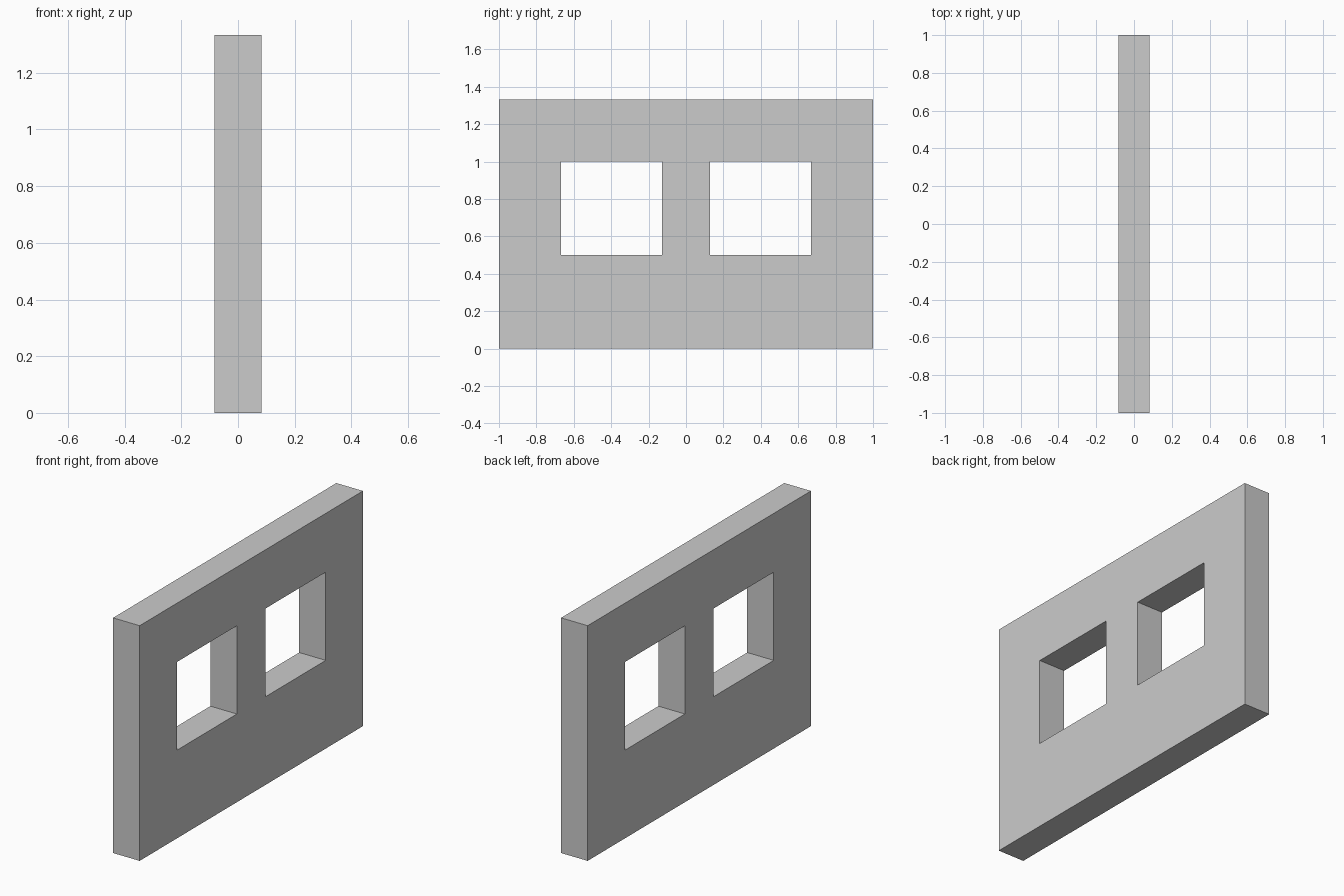
import bpy, bmesh

if "Cube" in bpy.data.objects:
    bpy.data.objects.remove(bpy.data.objects["Cube"])

THICKNESS = 1 / 6
ys = [-1.0, -0.667, -0.129, 0.129, 0.667, 1.0]   # wall ends and window jambs
zs = [0.0, 0.5, 1.0, 1.3333]                     # floor, sill, lintel, top
windows = {(1, 1), (3, 1)}                       # open cells (column, row)

# Wall face as a grid of panels with the window cells left out
bm = bmesh.new()
x = -THICKNESS / 2
grid = [[bm.verts.new((x, y, z)) for z in zs] for y in ys]
for i in range(len(ys) - 1):
    for j in range(len(zs) - 1):
        if (i, j) not in windows:
            bm.faces.new((grid[i][j], grid[i][j + 1],
                          grid[i + 1][j + 1], grid[i + 1][j]))

# Extrude through the wall thickness
result = bmesh.ops.extrude_face_region(bm, geom=bm.faces[:], use_keep_orig=True)
moved = [g for g in result["geom"] if isinstance(g, bmesh.types.BMVert)]
bmesh.ops.translate(bm, verts=moved, vec=(THICKNESS, 0, 0))
bmesh.ops.recalc_face_normals(bm, faces=bm.faces[:])

mesh = bpy.data.meshes.new("window_wall")
bm.to_mesh(mesh)
bm.free()
wall = bpy.data.objects.new("window_wall", mesh)
bpy.context.collection.objects.link(wall)
